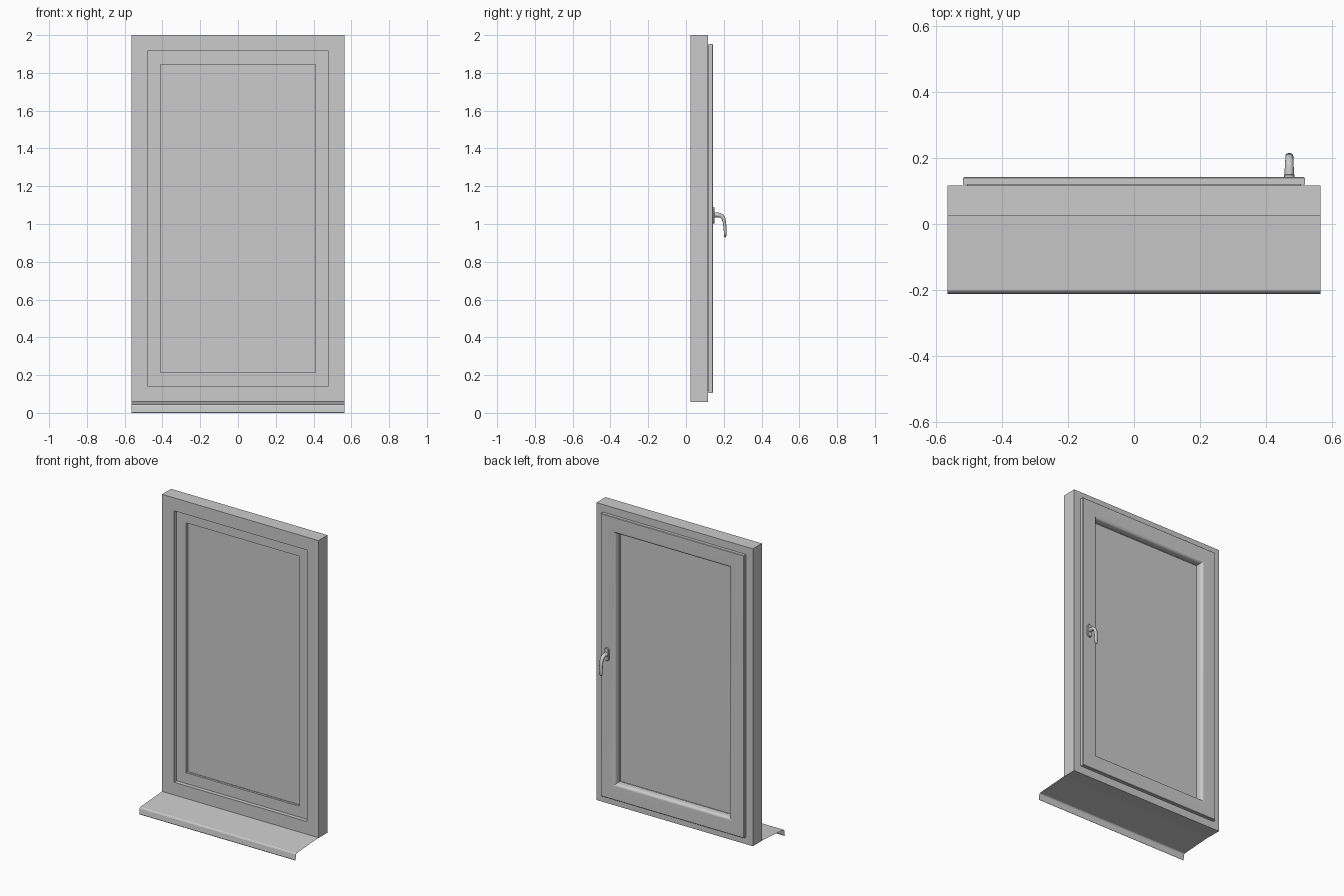
import bpy, bmesh, math
from mathutils import Vector

if "Cube" in bpy.data.objects:
    bpy.data.objects.remove(bpy.data.objects["Cube"])

X, Z0, Z1 = 0.565, 0.058, 2.0      # outer outline of the window


def make(name, verts, faces, smooth=None):
    me = bpy.data.meshes.new(name)
    me.from_pydata(verts, [], faces)
    bm = bmesh.new()
    bm.from_mesh(me)
    bmesh.ops.recalc_face_normals(bm, faces=bm.faces)
    bm.to_mesh(me)
    bm.free()
    ob = bpy.data.objects.new(name, me)
    bpy.context.collection.objects.link(ob)
    if smooth:
        bpy.context.view_layer.objects.active = ob
        ob.select_set(True)
        bpy.ops.object.shade_smooth_by_angle(angle=math.radians(smooth))
        ob.select_set(False)
    return ob


def ring(name, profile, smooth=None):
    """Mitred rectangular frame; profile is a closed list of (inset, y)."""
    n, verts, faces = len(profile), [], []
    for sx, top in ((-1, 0), (1, 0), (1, 1), (-1, 1)):
        for d, y in profile:
            verts.append((sx * (X - d), y, Z1 - d if top else Z0 + d))
    for c in range(4):
        for i in range(n):
            j, e = (i + 1) % n, (c + 1) % 4
            faces.append((c * n + i, c * n + j, e * n + j, e * n + i))
    return make(name, verts, faces, smooth)


def loft(name, loops, smooth=40):
    """Skin equal-length point loops and cap both ends."""
    n, m = len(loops[0]), len(loops)
    faces = [(k * n + i, k * n + (i + 1) % n, (k + 1) * n + (i + 1) % n, (k + 1) * n + i)
             for k in range(m - 1) for i in range(n)]
    faces += [tuple(range(n)), tuple(range((m - 1) * n, m * n))]
    return make(name, [p for l in loops for p in l], faces, smooth)


# outer frame, with a rebate for the sash
ring("outer_frame", [(0, .024), (0, .117), (.066, .117), (.066, .05), (.085, .05), (.085, .024)])

# opening sash, overlapping the frame at the back, rounded glazing bead inside
bead = [(.135 + .02 * math.sin(a), .122 + .02 * math.cos(a))
        for a in [math.radians(15 * k) for k in range(7)]]
ring("sash", [(.07, .051), (.07, .12), (.048, .12), (.048, .139), (.051, .142)]
     + bead + [(.155, .051)], 30)

# thin seals between sash and frame, and around the glass
ring("frame_seal", [(.06, .115), (.06, .121), (.072, .121), (.072, .115)])
for side, y in (("front", .064), ("back", .092)):
    ring("glass_seal_" + side, [(.152, y), (.152, y + .006), (.157, y + .006), (.157, y)])

# double-glazed pane
gx, g0, g1 = X - .153, Z0 + .153, Z1 - .153
loft("glass_pane", [[(-gx, y, g0), (gx, y, g0), (gx, y, g1), (-gx, y, g1)] for y in (.067, .095)], 20)

# folded sheet sill
sill = [(.024, .06), (-.2, .045), (-.205, .042), (-.208, .036), (-.2125, .003), (-.2105, 0)]
make("sill", [(s * X, y, z) for y, z in sill for s in (-1, 1)],
     [(2 * i, 2 * i + 1, 2 * i + 3, 2 * i + 2) for i in range(len(sill) - 1)])

# handle back plate: rounded slot shape with a softened edge
HX, HZ = .47, 1.046


def slot(r, y):
    pts = []
    for k in range(24):
        a = math.tau * (k + .5) / 24
        pts.append((HX + r * math.cos(a), y, HZ + r * math.sin(a) + math.copysign(.027, math.sin(a))))
    return pts


loft("handle_plate", [slot(.016, .141), slot(.016, .149), slot(.013, .152)])

# lever: (y, z, half width, half thickness) stations swept along the bend
path = [(.15, 1.048, .014, .014), (.165, 1.048, .014, .013), (.178, 1.047, .013, .012),
        (.19, 1.041, .0125, .011), (.198, 1.03, .012, .01), (.203, 1.012, .012, .009),
        (.206, .985, .012, .008), (.2075, .955, .0115, .007), (.207, .935, .0105, .006),
        (.2065, .929, .006, .003)]
loops = []
for i, (y, z, w, t) in enumerate(path):
    a, b = path[max(i - 1, 0)], path[min(i + 1, len(path) - 1)]
    d = Vector((b[0] - a[0], b[1] - a[1])).normalized()
    loops.append([(HX + w * math.cos(u), y - d.y * t * math.sin(u), z + d.x * t * math.sin(u))
                  for u in [math.tau * k / 16 for k in range(16)]])
loft("handle_lever", loops, 50)
